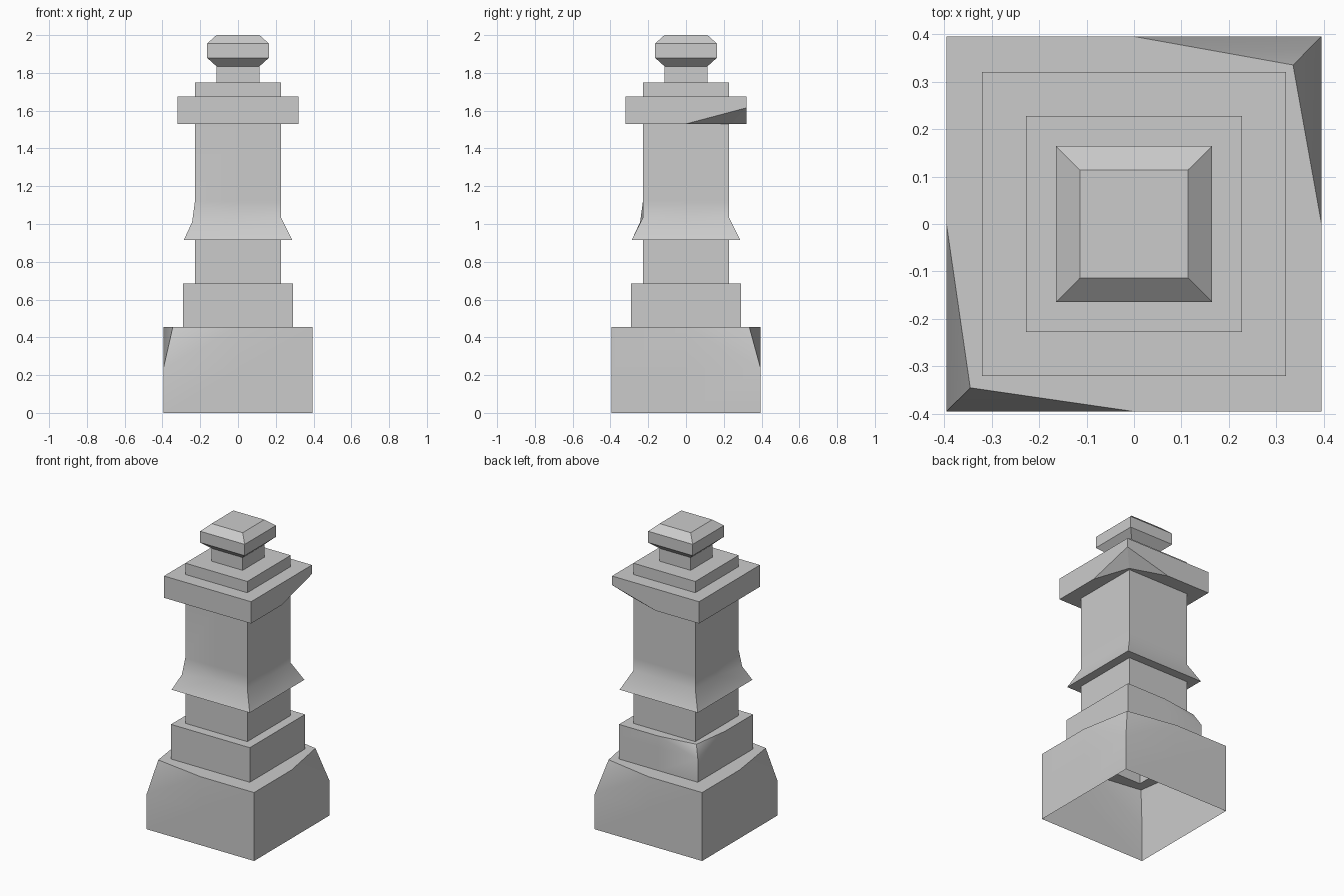
import bpy, bmesh

if "Cube" in bpy.data.objects:
    bpy.data.objects.remove(bpy.data.objects["Cube"])

# Eight points round a square: corners (even) and edge middles (odd)
SQUARE = [(-1, -1), (0, -1), (1, -1), (1, 0), (1, 1), (0, 1), (-1, 1), (-1, 0)]
FRONT_LEFT, BACK_RIGHT, BACK_LEFT = 0, 4, 6


def square_loft(name, profile, closed_top=False):
    """Loft square rings (half width, z, {corner: (half width, z)} for worn corners)."""
    bm = bmesh.new()
    rings = []
    for half, z, worn in profile:
        ring = []
        for i, (sx, sy) in enumerate(SQUARE):
            h, zz = worn.get(i, (half, z))
            ring.append(bm.verts.new((sx * h, sy * h, zz)))
        rings.append(ring)
    for r in range(len(rings) - 1):
        worn = {(r + a, i) for a in (0, 1) for i in profile[r + a][2]}
        for i in range(8):
            j = (i + 1) % 8
            a, b = rings[r][i], rings[r][j]
            c, d = rings[r + 1][j], rings[r + 1][i]
            # split beside a worn corner so the chip stays a clean facet
            if worn & {(r, i), (r + 1, j)}:
                bm.faces.new((a, b, d))
                bm.faces.new((b, c, d))
            elif worn & {(r, j), (r + 1, i)}:
                bm.faces.new((a, b, c))
                bm.faces.new((a, c, d))
            else:
                bm.faces.new((a, b, c, d))
    if closed_top:
        bm.faces.new(rings[-1])
    mesh = bpy.data.meshes.new(name)
    bm.to_mesh(mesh)
    bm.free()
    obj = bpy.data.objects.new(name, mesh)
    bpy.context.collection.objects.link(obj)
    bpy.ops.object.select_all(action='DESELECT')
    obj.select_set(True)
    bpy.context.view_layer.objects.active = obj
    bpy.ops.object.shade_smooth_by_angle()
    return obj


# Stepped plinth, open underneath, with worn upper corners
square_loft("plinth", [
    (0.395, 0.0, {}),
    (0.395, 0.235, {}),
    (0.395, 0.455, {FRONT_LEFT: (0.345, 0.455), BACK_RIGHT: (0.335, 0.455)}),
    (0.29, 0.455, {}),
    (0.29, 0.61, {}),
    (0.29, 0.685, {BACK_LEFT: (0.255, 0.685)}),
    (0.228, 0.685, {}),
])

# Shaft with a sloping collar
square_loft("shaft", [
    (0.228, 0.685, {}),
    (0.228, 0.915, {}),
    (0.287, 0.915, {}),
    (0.228, 1.035, {FRONT_LEFT: (0.243, 1.01)}),
    (0.228, 1.12, {}),
    (0.228, 1.53, {}),
])

# Overhanging slab with a worn lower corner, and the step above it
square_loft("capital", [
    (0.228, 1.53, {}),
    (0.32, 1.53, {BACK_RIGHT: (0.24, 1.53)}),
    (0.32, 1.615, {}),
    (0.32, 1.675, {}),
    (0.228, 1.675, {}),
    (0.228, 1.75, {}),
    (0.114, 1.75, {}),
])

# Neck and bevelled top block
square_loft("finial", [
    (0.114, 1.75, {}),
    (0.114, 1.835, {}),
    (0.164, 1.88, {}),
    (0.164, 1.955, {}),
    (0.114, 2.0, {}),
], closed_top=True)
